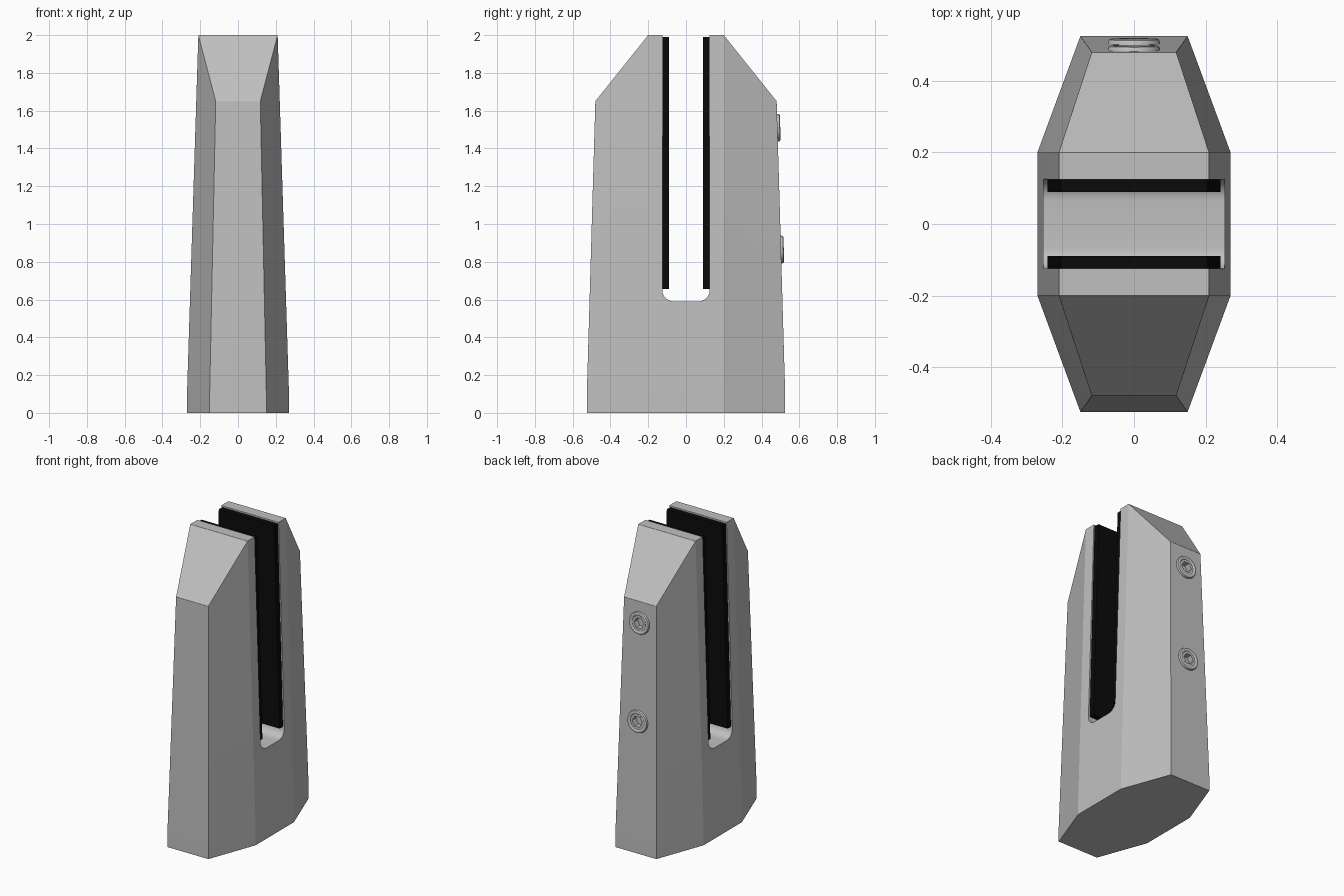
import bpy, bmesh, math
from mathutils import Matrix, Vector

cube = bpy.data.objects.get("Cube")
if cube:
    bpy.data.objects.remove(cube, do_unlink=True)


def material(name, colour, metallic=0.0, rough=0.5):
    m = bpy.data.materials.new(name)
    m.use_nodes = True
    m.diffuse_color = colour
    node = m.node_tree.nodes["Principled BSDF"]
    node.inputs["Base Color"].default_value = colour
    node.inputs["Metallic"].default_value = metallic
    node.inputs["Roughness"].default_value = rough
    return m


steel = material("satin steel", (0.53, 0.53, 0.53, 1))
rubber = material("black rubber", (0.003, 0.003, 0.003, 1))


def make_object(name, bm, mat=None):
    bmesh.ops.recalc_face_normals(bm, faces=bm.faces)
    mesh = bpy.data.meshes.new(name)
    bm.to_mesh(mesh)
    bm.free()
    ob = bpy.data.objects.new(name, mesh)
    bpy.context.collection.objects.link(ob)
    if mat:
        mesh.materials.append(mat)
    return ob


def smooth(ob, angle):
    bpy.ops.object.select_all(action='DESELECT')
    bpy.context.view_layer.objects.active = ob
    ob.select_set(True)
    bpy.ops.object.shade_smooth_by_angle(angle=math.radians(angle))


def cut(ob, cutter):
    cutter.hide_render = True
    cutter.hide_set(True)
    mod = ob.modifiers.new("cut", 'BOOLEAN')
    mod.operation = 'DIFFERENCE'
    mod.solver = 'EXACT'
    mod.object = cutter
    bpy.context.view_layer.objects.active = ob
    bpy.ops.object.modifier_apply(modifier=mod.name)
    bpy.data.objects.remove(cutter, do_unlink=True)


# Body: tapered eight-sided block with sloped shoulders
bm = bmesh.new()
corners = [(0.15, 0.525, 0), (0.27, 0.2, 0), (0.15, 0.525, 0.1), (0.27, 0.2, 0.1),
           (0.118, 0.48, 1.65), (0.21, 0.2, 2)]
for x, y, z in corners:
    for sx in (-1, 1):
        for sy in (-1, 1):
            bm.verts.new((x * sx, y * sy, z))
bmesh.ops.convex_hull(bm, input=bm.verts)
bmesh.ops.dissolve_limit(bm, angle_limit=math.radians(1), verts=bm.verts, edges=bm.edges)
body = make_object("clamp_body", bm, steel)

# Glass slot: round-cornered channel running through the sides
half, floor, r = 0.125, 0.59, 0.06
profile = [(half, 2.3)]
for i in range(9):
    a = -i * math.pi / 16
    profile.append((half - r + r * math.cos(a), floor + r + r * math.sin(a)))
profile += [(-y, z) for y, z in reversed(profile)]
bm = bmesh.new()
face = bm.faces.new([bm.verts.new((-0.5, y, z)) for y, z in profile])
ext = bmesh.ops.extrude_face_region(bm, geom=[face])
bmesh.ops.translate(bm, vec=(1, 0, 0),
                    verts=[v for v in ext["geom"] if isinstance(v, bmesh.types.BMVert)])
cut(body, make_object("slot_cutter", bm))

# Screw seats: frames whose local z points out of the back face
tilt = math.atan2(0.045, 1.55)
outward = Matrix.Rotation(tilt - math.pi / 2, 4, 'X')
frames = {}
for name, z in (("upper_screw", 1.51), ("lower_screw", 0.865)):
    y = 0.525 - (z - 0.1) * math.tan(tilt)
    frames[name] = Matrix.Translation((0, y, z)) @ outward
for frame in frames.values():
    bm = bmesh.new()
    bmesh.ops.create_cone(bm, cap_ends=True, segments=24, radius1=0.05, radius2=0.05,
                          depth=0.1, matrix=frame)
    cut(body, make_object("screw_cutter", bm))

# Softened edges
bevel = body.modifiers.new("soft edges", 'BEVEL')
bevel.width = 0.006
bevel.segments = 2
bevel.limit_method = 'ANGLE'
bevel.angle_limit = math.radians(16)
bevel.harden_normals = True
smooth(body, 15)

# Rubber pads lining both slot walls, tapering with the body
for name, side in (("front_pad", -1), ("back_pad", 1)):
    bm = bmesh.new()
    for x, z in ((0.242, 0.655), (0.204, 1.99)):
        for sx in (-1, 1):
            for y in (0.09, half):
                bm.verts.new((x * sx, y * side, z))
    bmesh.ops.convex_hull(bm, input=bm.verts)
    bmesh.ops.dissolve_limit(bm, angle_limit=0.01, verts=bm.verts, edges=bm.edges)
    make_object(name, bm, rubber)


# Button-head screws with a hexagonal socket
def ring_radius(radius, a, hexagonal):
    if not hexagonal:
        return radius
    step = math.pi / 3
    return radius * math.cos(step / 2) / math.cos(a % step - step / 2)


n = 36
rings = [(0.073, -0.005, False), (0.073, 0.006, False), (0.070, 0.012, False),
         (0.064, 0.015, False), (0.056, 0.014, False), (0.050, 0.009, False),
         (0.037, 0.009, True), (0.037, -0.03, True)]
for name, frame in frames.items():
    bm = bmesh.new()
    loops = []
    for radius, h, hexagonal in rings:
        loop = []
        for i in range(n):
            a = i * math.tau / n
            d = ring_radius(radius, a, hexagonal)
            loop.append(bm.verts.new(frame @ Vector((d * math.cos(a), d * math.sin(a), h))))
        loops.append(loop)
    for lower, upper in zip(loops, loops[1:]):
        for i in range(n):
            j = (i + 1) % n
            bm.faces.new((lower[i], lower[j], upper[j], upper[i]))
    bm.faces.new(loops[-1])
    smooth(make_object(name, bm, steel), 35)
